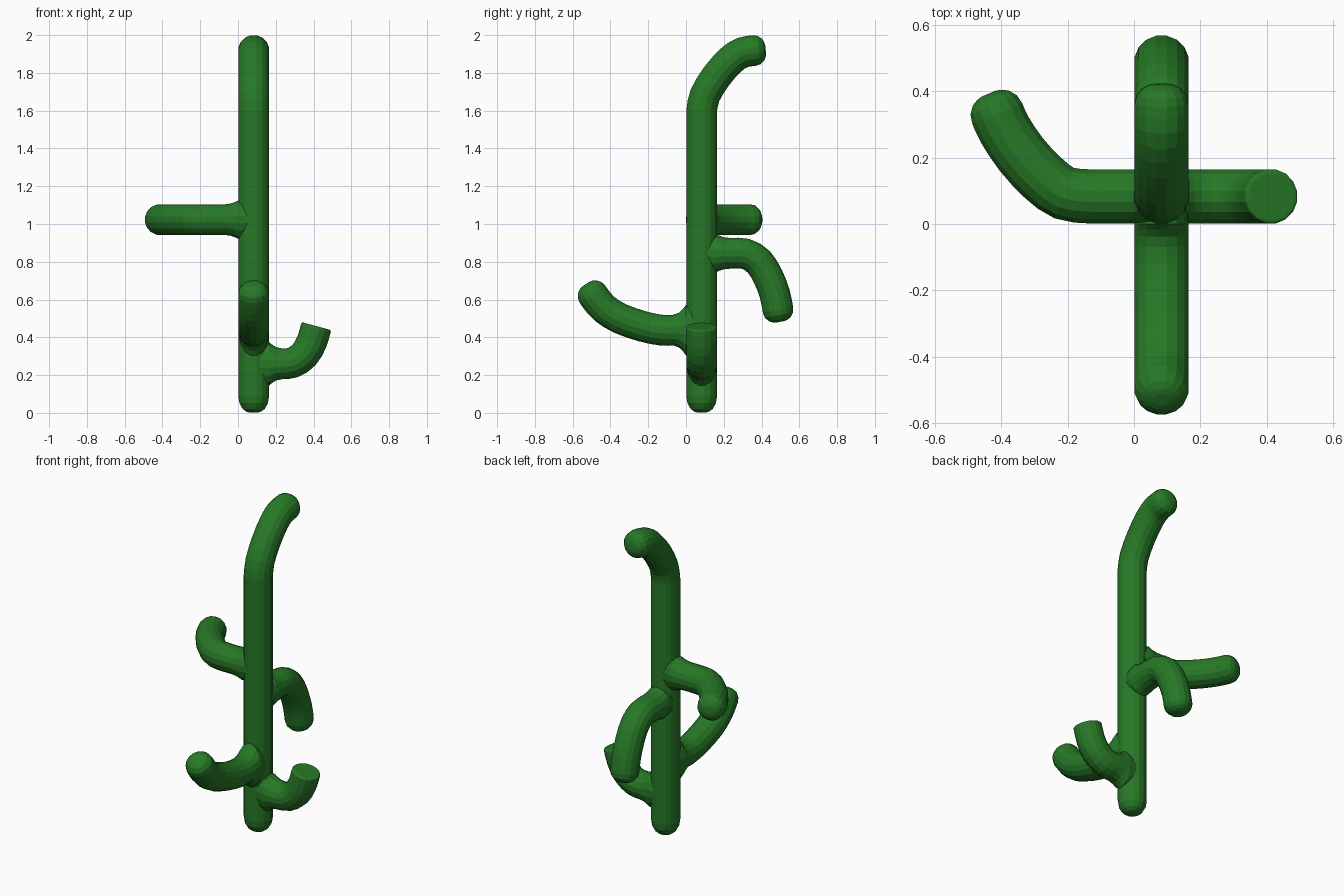
import bpy, bmesh, math
from mathutils import Vector

if "Cube" in bpy.data.objects:
    bpy.data.objects.remove(bpy.data.objects["Cube"])

C = 0.083          # trunk axis position in x and y
R = 0.083          # tube radius
SIDES = 16

green = bpy.data.materials.new("cactus_green")
green.diffuse_color = (0.02, 0.19, 0.02, 1)
green.use_nodes = True
green.node_tree.nodes["Principled BSDF"].inputs["Base Color"].default_value = green.diffuse_color


def spline(pts, steps=2):
    """Catmull-Rom samples through the points."""
    p = [2 * pts[0] - pts[1]] + pts + [2 * pts[-1] - pts[-2]]
    out = []
    for i in range(1, len(p) - 2):
        a, b, c, d = p[i - 1:i + 3]
        for k in range(steps):
            t = k / steps
            out.append(0.5 * (2 * b + (c - a) * t + (2 * a - 5 * b + 4 * c - d) * t * t
                              + (3 * b - a - 3 * c + d) * t ** 3))
    return out + [pts[-1]]


def tube(name, path, normal, cap, power=0.75, start_cap=0, flare=0):
    """Planar tube with rounded ends; flare thickens the root vertically."""
    n = Vector(normal)
    rings = []
    for i, p in enumerate(path):
        t = (path[min(i + 1, len(path) - 1)] - path[max(i - 1, 0)]).normalized()
        rings.append((p, t, R))

    def rounded(p, t, length, sign):
        return [(p + sign * t * length * math.sin(math.radians(a)), t,
                 R * math.cos(math.radians(a)) ** power) for a in (25, 50, 68, 80)]

    first, last = rings[0], rings[-1]
    rings += rounded(last[0], last[1], cap, 1)
    if start_cap:
        rings = rounded(first[0], first[1], start_cap, -1)[::-1] + rings

    bm = bmesh.new()
    loops = []
    for p, t, r in rings:
        side = t.cross(n).normalized()
        d = math.hypot(p.x - C, p.y - C)
        zs = 1 + flare * min(1, max(0, (0.15 - d) / 0.067)) ** 2
        if flare and d < 0.06:
            r *= 0.9
        loop = []
        for k in range(SIDES):
            a = math.tau * (k + 0.5) / SIDES
            off = r * (math.cos(a) * n + math.sin(a) * side)
            off.z *= zs
            loop.append(bm.verts.new(p + off))
        loops.append(loop)
    for a, b in zip(loops, loops[1:]):
        for k in range(SIDES):
            j = (k + 1) % SIDES
            bm.faces.new((a[k], a[j], b[j], b[k]))
    bm.faces.new(loops[0])
    bm.faces.new(loops[-1])
    bmesh.ops.recalc_face_normals(bm, faces=bm.faces)
    mesh = bpy.data.meshes.new(name)
    bm.to_mesh(mesh)
    bm.free()
    mesh.materials.append(green)
    bpy.context.collection.objects.link(bpy.data.objects.new(name, mesh))


def arm(name, out, z, pts, normal, cap, power=0.75, flare=0.4):
    """Arm leaving the trunk level at height z, then following pts."""
    o = Vector(out)
    root = [Vector((C, C, z)) + o * d for d in (0.02, 0.083, 0.1, 0.12, 0.15)]
    path = root[:-1] + spline([root[-1]] + [Vector(p) for p in pts])
    tube(name, path, normal, cap, power, flare=flare)


# Trunk, leaning back at the top
top = [(0.083, 1.60), (0.10, 1.68), (0.16, 1.78), (0.238, 1.868), (0.30, 1.908), (0.36, 1.918)]
trunk = [Vector((C, C, 0.09)), Vector((C, C, 0.8))] + spline([Vector((C, y, z)) for y, z in top])
tube("trunk", trunk, (1, 0, 0), 0.063, start_cap=0.09)

# Right arm, turned up with a flat end
arm("right_arm", (1, 0, 0), 0.26,
    [(x, C, z) for x, z in [(0.29, 0.266), (0.35, 0.307), (0.39, 0.375), (0.412, 0.448)]],
    (0, 1, 0), 0.012, power=0.1)

# Front arm, turned up
arm("front_arm", (0, -1, 0), 0.438,
    [(C, y, z) for y, z in [(-0.13, 0.438), (-0.23, 0.458), (-0.35, 0.50), (-0.43, 0.55),
                            (-0.475, 0.60), (-0.495, 0.628)]],
    (1, 0, 0), 0.065, flare=0.65)

# Back arm, hanging down
arm("back_arm", (0, 1, 0), 0.845,
    [(C, y, z) for y, z in [(0.315, 0.842), (0.385, 0.80), (0.435, 0.72), (0.47, 0.63), (0.487, 0.545)]],
    (1, 0, 0), 0.065, flare=0.2)

# Left arm, level and turned back
arm("left_arm", (-1, 0, 0), 1.023,
    [(x, y, 1.023) for x, y in [(-0.13, 0.083), (-0.21, 0.093), (-0.275, 0.14), (-0.34, 0.21),
                                (-0.39, 0.285), (-0.412, 0.333)]],
    (0, 0, 1), 0.066, flare=0.25)
